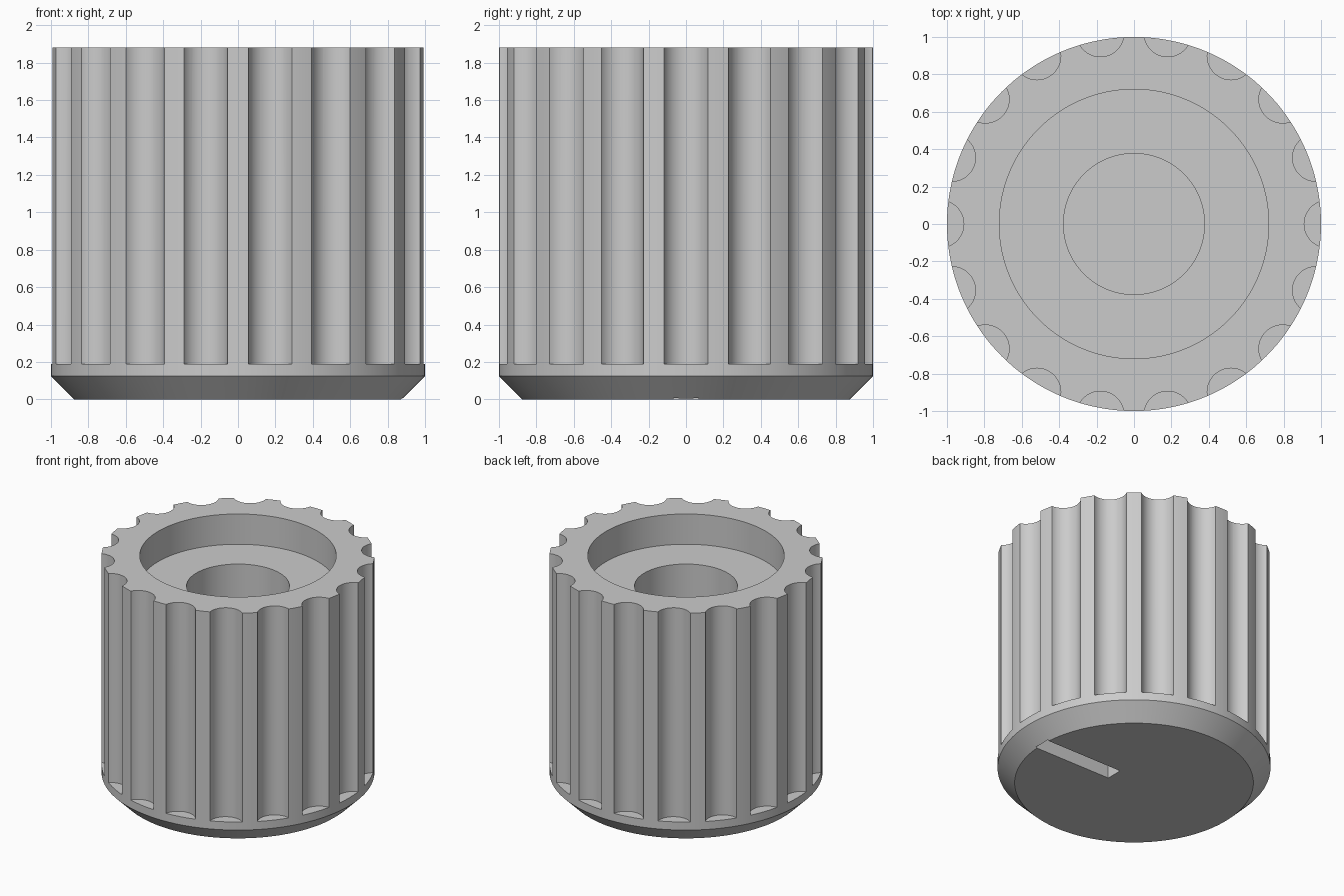
import bpy
import bmesh
from math import cos, sin, radians
from mathutils import Matrix, Vector

cube = bpy.data.objects.get("Cube")
if cube:
    bpy.data.objects.remove(cube, do_unlink=True)

HEIGHT = 1.88
FLUTES = 18


def make_object(name, bm):
    bmesh.ops.recalc_face_normals(bm, faces=bm.faces)
    mesh = bpy.data.meshes.new(name)
    bm.to_mesh(mesh)
    bm.free()
    obj = bpy.data.objects.new(name, mesh)
    bpy.context.collection.objects.link(obj)
    return obj


def lathe(name, profile, segments):
    """Closed solid of revolution; profile ends lie on the z axis."""
    bm = bmesh.new()
    verts = [bm.verts.new((r, 0, z)) for r, z in profile]
    edges = [bm.edges.new(pair) for pair in zip(verts, verts[1:])]
    bmesh.ops.spin(bm, geom=verts + edges, axis=(0, 0, 1), cent=(0, 0, 0),
                   angle=radians(360), steps=segments)
    bmesh.ops.remove_doubles(bm, verts=bm.verts, dist=0.0001)
    # Merge each flat end fan into a single face
    flat = [e for e in bm.edges if any(v.co.xy.length < 0.001 for v in e.verts)]
    bmesh.ops.dissolve_edges(bm, edges=flat, use_verts=True)
    return make_object(name, bm)


def cut(target, cutter):
    mod = target.modifiers.new("cut", "BOOLEAN")
    mod.operation = "DIFFERENCE"
    mod.solver = "EXACT"
    mod.object = cutter
    bpy.context.view_layer.objects.active = target
    bpy.ops.object.modifier_apply(modifier=mod.name)
    bpy.data.objects.remove(cutter, do_unlink=True)


# Knob body: chamfered face below, stepped shaft socket above
knob = lathe("knob_body", [
    (0, 0), (0.875, 0), (1, 0.125), (1, HEIGHT),
    (0.72, HEIGHT), (0.72, 1.635), (0.377, 1.635), (0.377, 0.38), (0, 0.38),
], 144)

# Grip flutes around the side
bm = bmesh.new()
bottom, top = 0.19, HEIGHT + 0.1
for i in range(FLUTES):
    a = radians(360 / FLUTES * i)
    centre = Vector((1.037 * cos(a), 1.037 * sin(a), (bottom + top) / 2))
    bmesh.ops.create_cone(bm, cap_ends=True, segments=48, radius1=0.127,
                          radius2=0.127, depth=top - bottom,
                          matrix=Matrix.Translation(centre))
cut(knob, make_object("flute_cutter", bm))

# Pointer slot in the chamfered face
bm = bmesh.new()
bmesh.ops.create_cube(bm, size=1, matrix=Matrix.Translation((0.535, 0, 0.0125))
                      @ Matrix.Diagonal((0.69, 0.135, 0.225, 1)))
cut(knob, make_object("slot_cutter", bm))

# Plain grey finish
grey = bpy.data.materials.new("light grey")
grey.use_nodes = True
colour = (0.6, 0.6, 0.6, 1)
grey.diffuse_color = colour
grey.node_tree.nodes["Principled BSDF"].inputs["Base Color"].default_value = colour
knob.data.materials.clear()
knob.data.materials.append(grey)

bpy.ops.object.select_all(action="DESELECT")
knob.select_set(True)
bpy.context.view_layer.objects.active = knob
bpy.ops.object.shade_smooth_by_angle(angle=radians(25))
